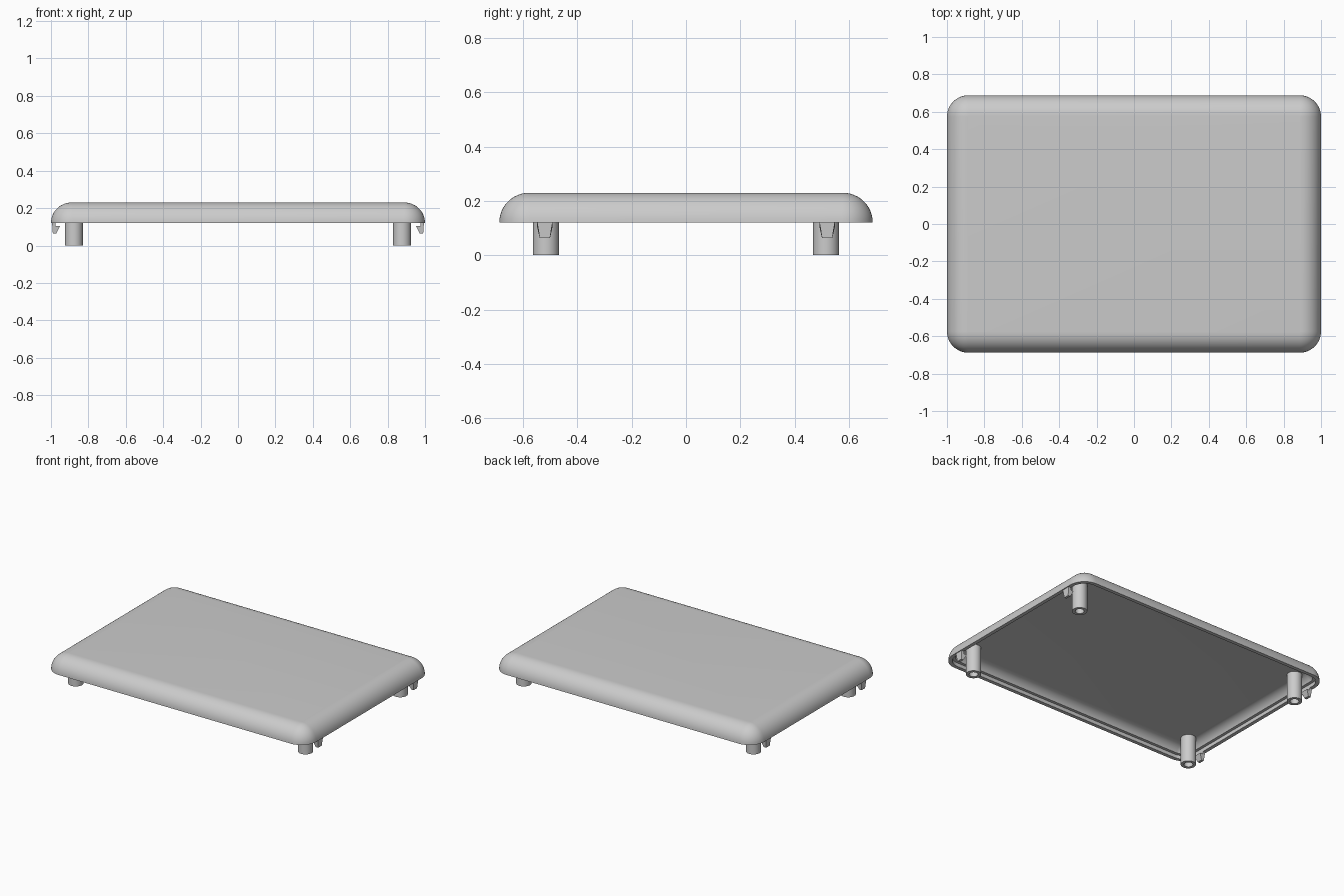
import bpy, bmesh
from math import sin, cos, pi, radians, sqrt

if "Cube" in bpy.data.objects:
    bpy.data.objects.remove(bpy.data.objects["Cube"])

grey = bpy.data.materials.new("plain_grey")
grey.use_nodes = True
colour = (0.6, 0.6, 0.6, 1)
grey.diffuse_color = colour
grey.node_tree.nodes["Principled BSDF"].inputs["Base Color"].default_value = colour

HALF_X, HALF_Y, BASE, TOP = 1.0, 0.688, 0.12, 0.23
EDGE = TOP - BASE       # rounding of the top edge
CORNER = EDGE + 0.004   # rounding of the plan corners
STEPS = 12


def finish(name, bm, smooth=True):
    bmesh.ops.recalc_face_normals(bm, faces=bm.faces)
    mesh = bpy.data.meshes.new(name)
    bm.to_mesh(mesh)
    bm.free()
    obj = bpy.data.objects.new(name, mesh)
    bpy.context.collection.objects.link(obj)
    mesh.materials.append(grey)
    if smooth:
        bpy.ops.object.select_all(action="DESELECT")
        obj.select_set(True)
        bpy.context.view_layer.objects.active = obj
        bpy.ops.object.shade_smooth_by_angle(angle=radians(35))
    return obj


def bridge(bm, a, b):
    for i in range(len(a)):
        j = (i + 1) % len(a)
        bm.faces.new((a[i], a[j], b[j], b[i]))


def rounded_ring(bm, inset, z):
    r = CORNER - inset
    ring = []
    for k, (sx, sy) in enumerate(((1, 1), (-1, 1), (-1, -1), (1, -1))):
        for i in range(STEPS + 1):
            a = (k + i / STEPS) * pi / 2
            ring.append(bm.verts.new((sx * (HALF_X - CORNER) + r * cos(a),
                                      sy * (HALF_Y - CORNER) + r * sin(a), z)))
    return ring


# Hollow lid: inner ceiling, stepped rim, then the rounded outside
inner, lip = EDGE - 0.04, 0.025
start = math_start = sqrt(inner ** 2 - lip ** 2)
profile = []
for i in range(STEPS + 1):
    a = pi / 2 * i / STEPS
    if inner * cos(a) > lip:
        profile.append((EDGE - inner * sin(a), BASE + inner * cos(a)))
profile += [(EDGE - start, BASE + lip), (lip, BASE + lip), (lip, BASE), (0, BASE)]
for i in range(1, STEPS + 1):
    a = pi / 2 * i / STEPS
    profile.append((EDGE * (1 - cos(a)), BASE + EDGE * sin(a)))
bm = bmesh.new()
rings = [rounded_ring(bm, inset, z) for inset, z in profile]
for a, b in zip(rings, rings[1:]):
    bridge(bm, a, b)
bm.faces.new(rings[0])
bm.faces.new(rings[-1])
finish("lid_shell", bm)


# Hollow round post reaching up to the ceiling
def post(name, x, y):
    bm = bmesh.new()
    loops = []
    for r, z in ((0.028, 0.195), (0.028, 0), (0.048, 0), (0.048, 0.2)):
        loops.append([bm.verts.new((x + r * cos(2 * pi * i / 32),
                                    y + r * sin(2 * pi * i / 32), z))
                      for i in range(32)])
    for a, b in zip(loops, loops[1:]):
        bridge(bm, a, b)
    bm.faces.new(loops[0])
    bm.faces.new(loops[-1])
    finish(name, bm)


# Snap clip with an inward barb, narrowing towards its tip
def clip(name, sx, y):
    outline = ((0.995, 0.145), (0.994, 0.12), (0.99, 0.063), (0.972, 0.063),
               (0.953, 0.103), (0.975, 0.103), (0.975, 0.145))
    bm = bmesh.new()
    sides = []
    for s in (-1, 1):
        sides.append([bm.verts.new((sx * x, y + s * (0.019 + 0.009 * min(1, (z - 0.063) / 0.04)), z))
                      for x, z in outline])
        bm.faces.new(sides[-1])
    bridge(bm, *sides)
    finish(name, bm, smooth=False)


for sx, side in ((1, "left"), (-1, "right")):
    for sy, end in ((-1, "front"), (1, "back")):
        post(f"{end}_{side}_post", sx * 0.877, sy * 0.516)
        clip(f"{end}_{side}_clip", sx, sy * 0.52)
